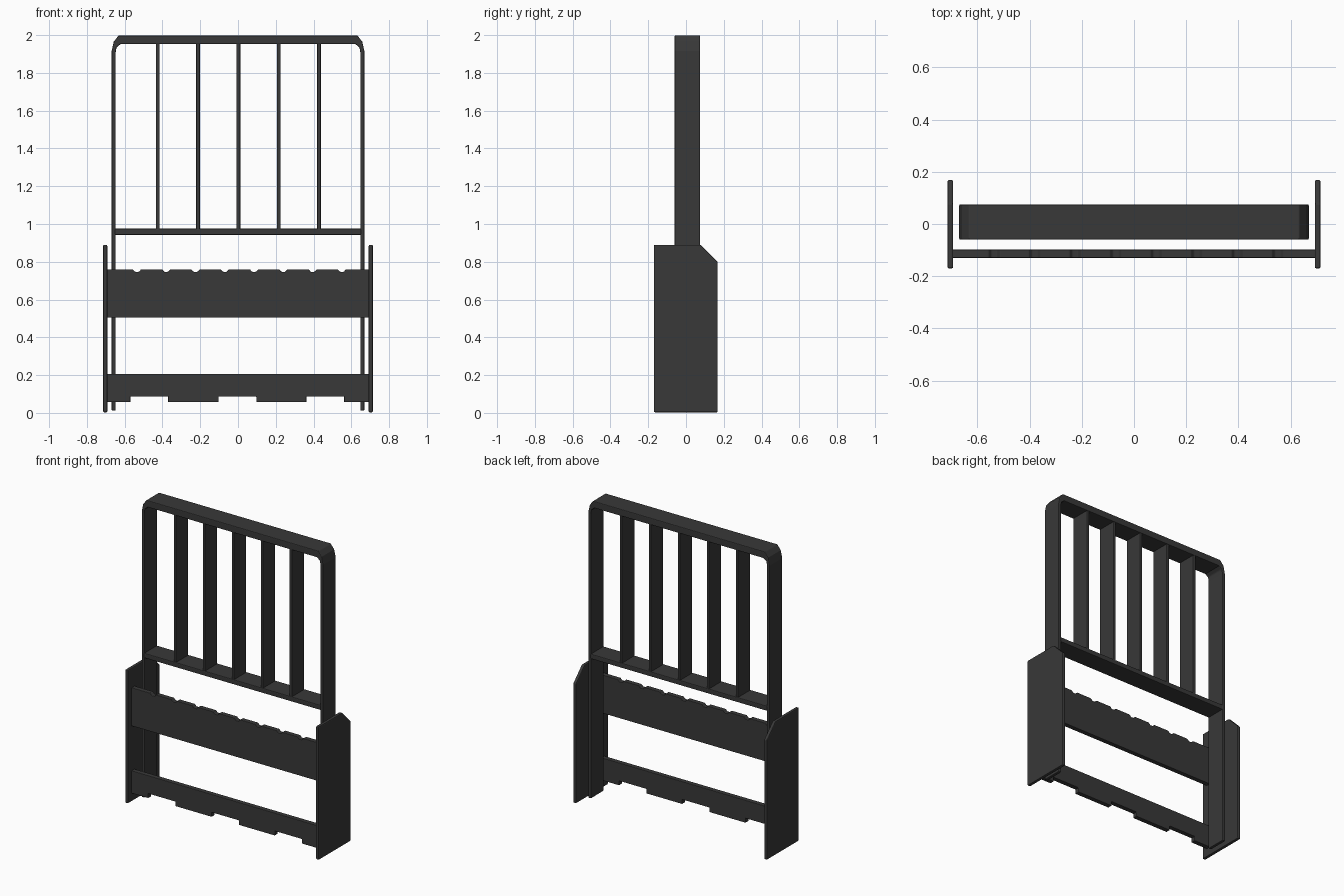
import bpy, bmesh, math

if "Cube" in bpy.data.objects:
    bpy.data.objects.remove(bpy.data.objects["Cube"])

mat = bpy.data.materials.new("charcoal_metal")
mat.diffuse_color = (0.04, 0.04, 0.04, 1)
mat.use_nodes = True
mat.node_tree.nodes["Principled BSDF"].inputs["Base Color"].default_value = mat.diffuse_color


def extrude(name, pts, axis, a, b, bevel=0.005):
    """Extrude a closed profile along x (pts are y,z) or y (pts are x,z)."""
    bm = bmesh.new()
    place = (lambda p, d: (d, p[0], p[1])) if axis == 'x' else (lambda p, d: (p[0], d, p[1]))
    face = bm.faces.new([bm.verts.new(place(p, a)) for p in pts])
    res = bmesh.ops.extrude_face_region(bm, geom=[face])
    for v in res["geom"]:
        if isinstance(v, bmesh.types.BMVert):
            v.co = v.co.copy()
            v.co['xy'.index(axis)] = b
    bmesh.ops.recalc_face_normals(bm, faces=bm.faces)
    me = bpy.data.meshes.new(name)
    bm.to_mesh(me)
    bm.free()
    ob = bpy.data.objects.new(name, me)
    bpy.context.collection.objects.link(ob)
    me.materials.append(mat)
    if bevel:
        m = ob.modifiers.new("soft_edges", 'BEVEL')
        m.width = bevel
        m.segments = 2
        m.limit_method = 'ANGLE'
        m.angle_limit = math.radians(40)
    return ob


def rect(x0, x1, z0, z1):
    return [(x0, z0), (x1, z0), (x1, z1), (x0, z1)]


# Side panels with a clipped rear top corner
side = [(-0.17, 0.003), (0.168, 0.003), (0.168, 0.80), (0.078, 0.89), (-0.17, 0.89)]
for label, s in (("left", -1), ("right", 1)):
    extrude(label + "_side_panel", side, 'x', s * 0.692, s * 0.714, 0.006)

# Tall hoop frame: outer outline up and over, then the inner outline back
outer = [(0.669, 0.012), (0.669, 1.915), (0.658, 1.965), (0.632, 1.998)]
inner = [(0.648, 0.012), (0.648, 1.905), (0.643, 1.935), (0.622, 1.952)]


def hoop(pts):
    return pts + [(-x, z) for x, z in reversed(pts)]


extrude("hoop_frame", hoop(outer) + hoop(inner)[::-1], 'y', -0.06, 0.075)

# Lower rail and upright slats
extrude("frame_rail", rect(-0.652, 0.652, 0.942, 0.975), 'y', -0.06, 0.075)
for i in range(5):
    x = 0.002 + (i - 2) * 0.2135
    extrude("upright_slat", rect(x - 0.01, x + 0.01, 0.97, 1.957), 'y', -0.057, 0.072, 0.004)

# Upper front board with small notches along its top edge
top = [(-0.695, 0.505), (0.695, 0.505), (0.695, 0.76)]
for i in reversed(range(8)):
    c = -0.535 + i * 0.155
    top += [(c + 0.022, 0.76), (c + 0.01, 0.747), (c - 0.01, 0.747), (c - 0.022, 0.76)]
top.append((-0.695, 0.76))
extrude("upper_front_board", top, 'y', -0.13, -0.098, 0.003)

# Lower front board with three wide cut-outs underneath
low = [(-0.695, 0.057)]
for c in (-0.47, -0.003, 0.462):
    low += [(c - 0.1, 0.057), (c - 0.1, 0.087), (c + 0.1, 0.087), (c + 0.1, 0.057)]
low += [(0.695, 0.057), (0.695, 0.207), (-0.695, 0.207)]
extrude("lower_front_board", low, 'y', -0.13, -0.098, 0.003)
